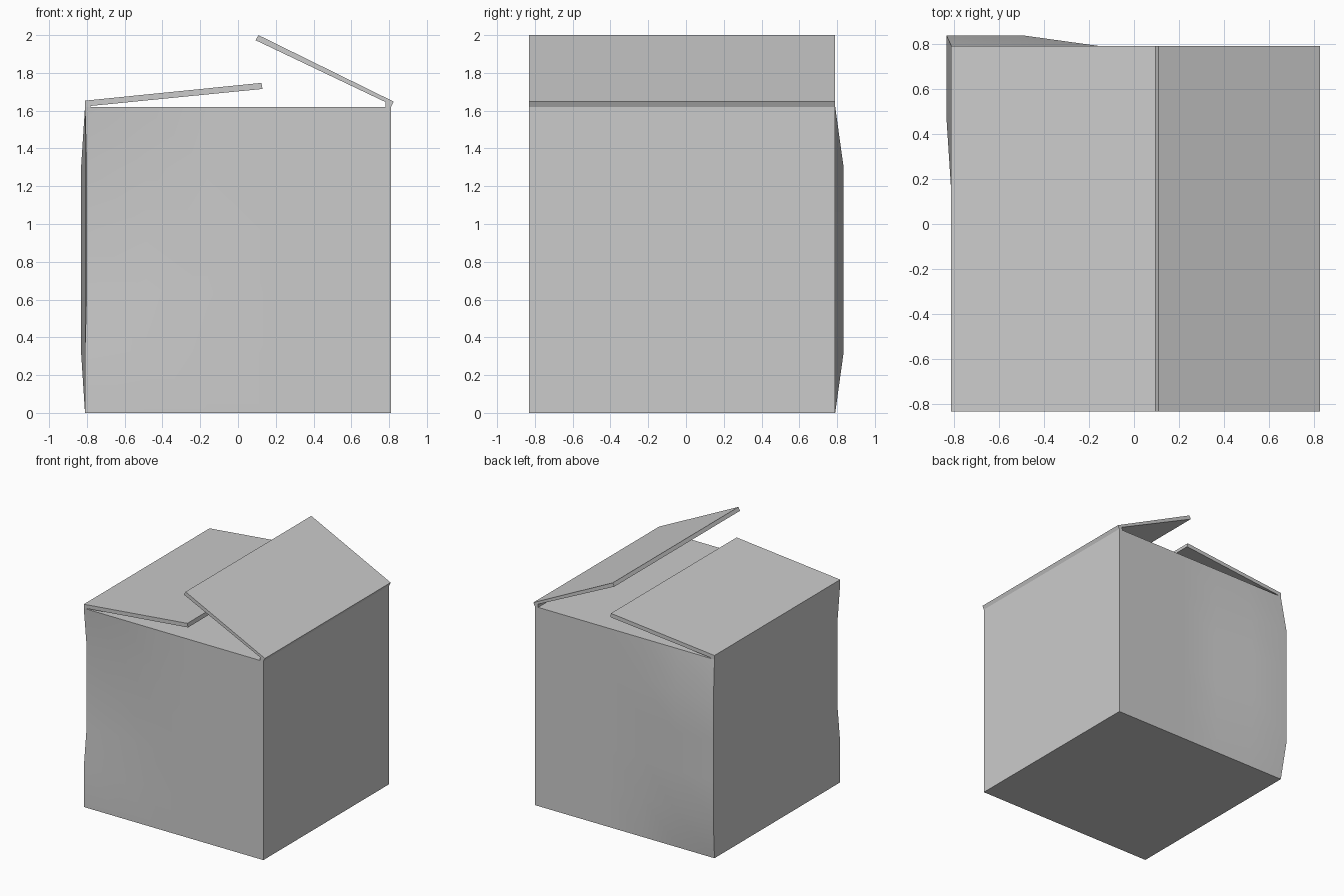
import bpy, bmesh, math

if "Cube" in bpy.data.objects:
    bpy.data.objects.remove(bpy.data.objects["Cube"])

S = 1.62            # box side
HX = S / 2
Y0, Y1 = -0.83, 0.79


def finish(name, bm):
    bmesh.ops.recalc_face_normals(bm, faces=bm.faces)
    me = bpy.data.meshes.new(name)
    bm.to_mesh(me)
    bm.free()
    ob = bpy.data.objects.new(name, me)
    bpy.context.collection.objects.link(ob)
    return ob


# Box body: gridded cube, battered along its two left corners
bm = bmesh.new()
bmesh.ops.create_cube(bm, size=S)
bmesh.ops.subdivide_edges(bm, edges=bm.edges[:], cuts=4, use_grid_fill=True)
step = S / 5
for v in bm.verts:
    i = round((v.co.x + HX) / step)
    j = round((v.co.y + HX) / step)
    k = round((v.co.z + HX) / step)
    v.co.y += Y0 + HX
    v.co.z += HX
    if 1 <= k <= 4:
        if j == 5 and i <= 1:          # back wall bulge
            v.co.y += 0.045
        if i == 0 and j >= 4:          # left wall bulge
            v.co.x -= 0.021
        if k >= 2:
            if j == 0 and i <= 1:      # front wall dent
                v.co.y += 0.025
            if i == 0 and j <= 1:      # left wall dent
                v.co.x += 0.009
body = finish("box_body", bm)
bpy.context.view_layer.objects.active = body
body.select_set(True)
bpy.ops.object.shade_smooth_by_angle(angle=math.radians(30))


# Flaps: x-z profile extruded along the depth of the box
def flap(name, profile):
    b = bmesh.new()
    face = b.faces.new([b.verts.new((x, Y0, z)) for x, z in profile])
    ext = bmesh.ops.extrude_face_region(b, geom=[face])
    verts = [g for g in ext["geom"] if isinstance(g, bmesh.types.BMVert)]
    bmesh.ops.translate(b, verts=verts, vec=(0, Y1 - Y0, 0))
    return finish(name, b)


flap("left_flap", [(-0.81, 1.62), (-0.81, 1.653), (0.124, 1.747),
                   (0.13, 1.715), (-0.78, 1.625), (-0.78, 1.62)])
flap("right_flap", [(0.81, 1.62), (0.824, 1.648), (0.108, 2.0),
                    (0.093, 1.973), (0.782, 1.645), (0.78, 1.62)])
